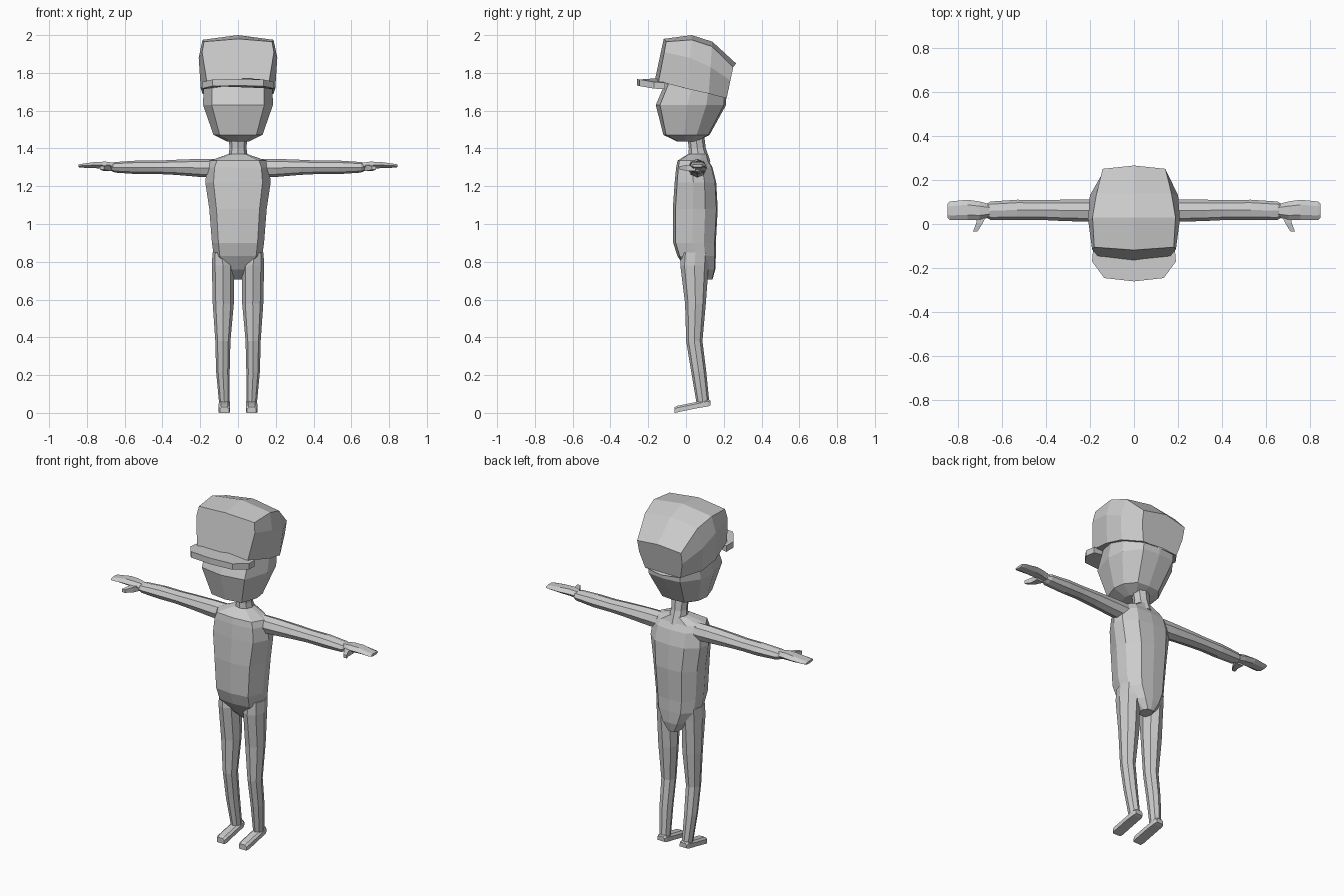
import bpy, bmesh
from math import sin, cos, pi


def loft(name, rings, mirror=False):
    """Skin a list of equal-length rings, cap both ends, optionally mirror in x."""
    bm = bmesh.new()
    for s in ((1, -1) if mirror else (1,)):
        vs = [[bm.verts.new((s * x, y, z)) for x, y, z in r] for r in rings]
        n = len(vs[0])
        for a, b in zip(vs, vs[1:]):
            for i in range(n):
                j = (i + 1) % n
                bm.faces.new((a[i], a[j], b[j], b[i]))
        bm.faces.new(vs[0])
        bm.faces.new(vs[-1])
    bmesh.ops.recalc_face_normals(bm, faces=bm.faces)
    me = bpy.data.meshes.new(name)
    bm.to_mesh(me)
    bm.free()
    ob = bpy.data.objects.new(name, me)
    bpy.context.collection.objects.link(ob)
    return ob


def sym(half):
    """Complete a half outline (first and last points on x = 0)."""
    return half + [(-x, y, z) for x, y, z in reversed(half) if x > 0]


def body_ring(z, w, yf, yb, zc=0.0, inset=0.75):
    """Faceted horizontal ring: flat front and back, one ridge on each side."""
    d = yb - yf
    return sym([(0, yf, z + zc), (w * inset, yf + d * .06, z), (w, yf + d * .45, z),
                (w * .93, yf + d * .72, z), (w * .55, yb - d * .03, z), (0, yb, z + zc)])


def oval(axis, t, a, b, ra, rb, n=8):
    """Ring of n points across the x or z axis at t."""
    pts = []
    for i in range(n):
        u = a + ra * cos(2 * pi * i / n)
        v = b + rb * sin(2 * pi * i / n)
        pts.append((t, u, v) if axis == 'x' else (u, v, t))
    return pts


# torso, down to the pointed crotch
loft("torso", [body_ring(*r) for r in [
    (.705, .035, .06, .14), (.76, .085, .0, .155), (.83, .128, -.045, .158),
    (.90, .138, -.068, .158), (1.08, .152, -.07, .168), (1.22, .173, -.06, .16),
    (1.30, .165, -.052, .14), (1.335, .15, -.045, .12), (1.37, .05, .01, .11)]])

# neck
loft("neck", [oval('z', 1.33, 0, .07, .055, .06), oval('z', 1.40, 0, .06, .045, .045),
              oval('z', 1.48, 0, .05, .05, .045)])

# head
loft("head", [body_ring(*r) for r in [
    (1.438, .06, -.05, .06), (1.472, .13, -.12, .125), (1.63, .185, -.16, .212),
    (1.735, .182, -.115, .215), (1.82, .15, -.09, .18)]])

# cap crown: cross-sections from front to back
crown = [
    [(0, -.165, 1.76), (.165, -.145, 1.755), (.19, -.115, 1.91), (.18, -.105, 1.965), (0, -.118, 1.98)],
    [(0, .01, 1.72), (.197, .01, 1.715), (.208, .02, 1.88), (.188, .03, 1.975), (0, .03, 2.0)],
    [(0, .12, 1.695), (.188, .12, 1.69), (.2, .13, 1.83), (.17, .137, 1.94), (0, .14, 1.965)],
    [(0, .235, 1.66), (.115, .215, 1.665), (.14, .235, 1.76), (.142, .25, 1.83), (0, .265, 1.85)]]
loft("cap_crown", [sym(h) for h in crown])

# cap brim, drooping at the sides
outline = [(0, -.26, 1.768), (.135, -.245, 1.765), (.19, -.17, 1.752), (.185, -.11, 1.748), (0, -.11, 1.775)]
loft("cap_brim", [sym(outline), sym([(x, y, z - .035) for x, y, z in outline])])

# arms: x, y, z, y radius, z radius
loft("arms", [oval('x', *r) for r in [
    (.12, .06, 1.295, .05, .05), (.20, .06, 1.297, .05, .048), (.33, .062, 1.3, .048, .04),
    (.43, .064, 1.3, .045, .035), (.53, .064, 1.3, .046, .036),
    (.65, .06, 1.3, .042, .028), (.67, .06, 1.3, .03, .02)]], True)

# hands and thumbs
loft("hands", [oval('x', *r, 6) for r in [
    (.655, .06, 1.305, .03, .022), (.70, .06, 1.311, .042, .022), (.755, .064, 1.312, .046, .019),
    (.835, .06, 1.308, .042, .011), (.845, .06, 1.308, .033, .008)]], True)
thumb = [(.69, .05, .025, .016), (.70, .005, .015, .015), (.72, -.035, .01, .009)]
loft("thumbs", [[(x - r, y, 1.297 - h), (x + r, y, 1.297 - h), (x + r, y, 1.297 + h), (x - r, y, 1.297 + h)]
                for x, y, r, h in thumb], True)

# legs: z, x, y, x radius, y radius
loft("legs", [oval('z', *r) for r in [
    (.85, .085, .05, .05, .075), (.78, .08, .045, .058, .075), (.58, .078, .05, .056, .055),
    (.38, .08, .044, .04, .043), (.22, .08, .067, .036, .04), (.05, .072, .09, .028, .034)]], True)

# feet: y, bottom z, top z, half width
feet = [(.13, .04, .066, .022), (.115, .034, .072, .028), (.055, .024, .058, .03),
        (-.045, .003, .038, .03), (-.06, 0, .03, .024)]
loft("feet", [[(.072 - w, y, a), (.072 + w, y, a), (.072 + w, y, b - .01), (.072 + w * .6, y, b),
               (.072 - w * .6, y, b), (.072 - w, y, b - .01)] for y, a, b, w in feet], True)
